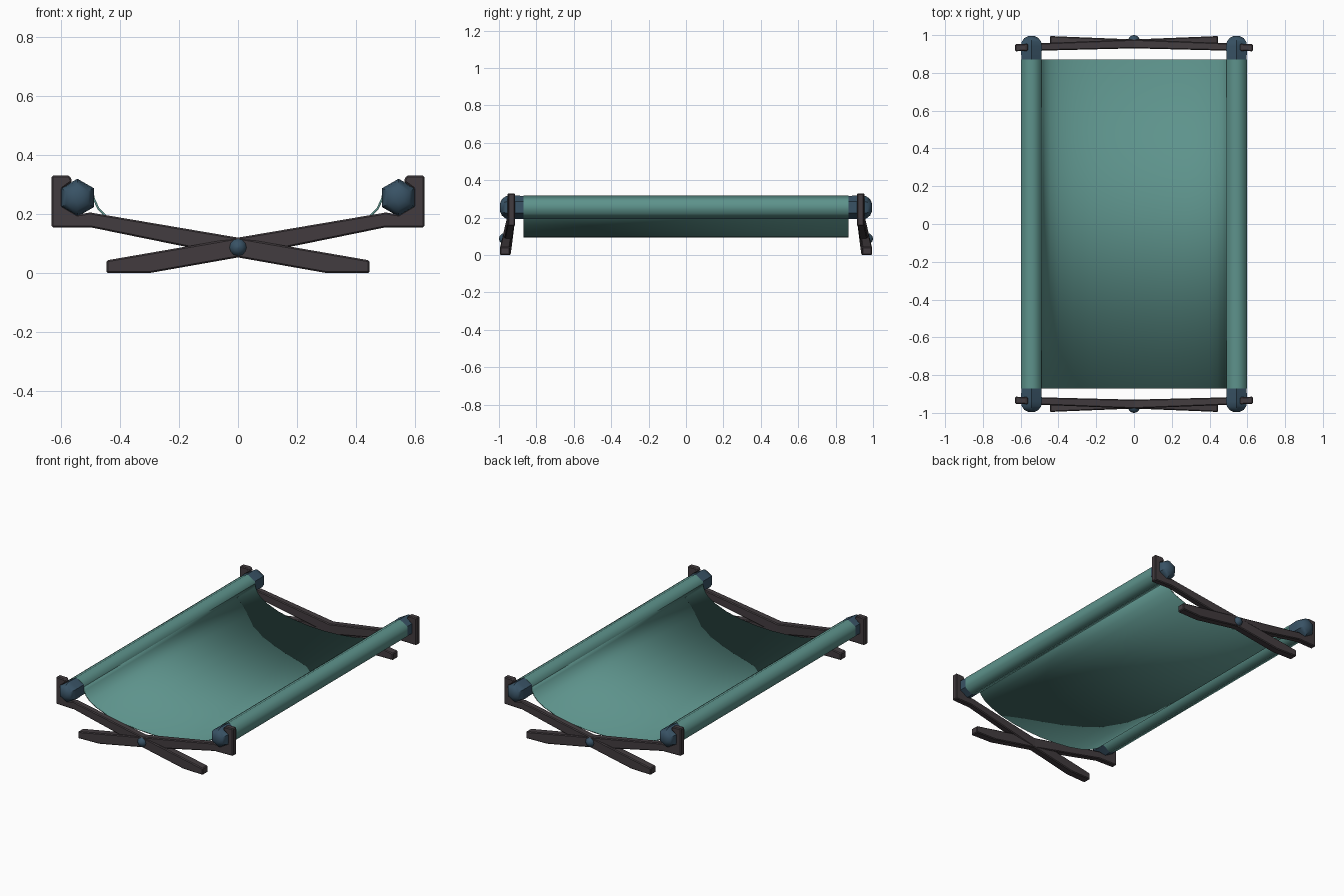
import bpy, bmesh, math

if "Cube" in bpy.data.objects:
    bpy.data.objects.remove(bpy.data.objects["Cube"])


def material(name, color):
    m = bpy.data.materials.new(name)
    m.diffuse_color = (*color, 1)
    m.use_nodes = True
    m.node_tree.nodes["Principled BSDF"].inputs["Base Color"].default_value = m.diffuse_color
    return m


WOOD = material("dark_wood", (0.055, 0.045, 0.05))
METAL = material("blue_metal", (0.04, 0.085, 0.13))
CLOTH = material("teal_cloth", (0.11, 0.29, 0.26))


def make(name, verts, faces, mat, smooth=None):
    me = bpy.data.meshes.new(name)
    me.from_pydata(verts, [], faces)
    bm = bmesh.new()
    bm.from_mesh(me)
    bmesh.ops.recalc_face_normals(bm, faces=bm.faces)
    bm.to_mesh(me)
    bm.free()
    ob = bpy.data.objects.new(name, me)
    bpy.context.collection.objects.link(ob)
    me.materials.append(mat)
    if smooth:
        bpy.ops.object.select_all(action='DESELECT')
        ob.select_set(True)
        bpy.context.view_layer.objects.active = ob
        bpy.ops.object.shade_smooth_by_angle(angle=math.radians(smooth))
    return ob


def lathe_y(name, x, z, stations, mat, sides=6, smooth=None):
    """Rings of (y, radius) along the y axis, point up, closed at both ends."""
    verts, faces = [], []
    for y, r in stations:
        for i in range(sides):
            a = math.pi / 2 + 2 * math.pi * i / sides
            verts.append((x + r * math.cos(a), y, z + r * math.sin(a)))
    for k in range(len(stations) - 1):
        for i in range(sides):
            j = (i + 1) % sides
            faces.append((k * sides + i, k * sides + j,
                          (k + 1) * sides + j, (k + 1) * sides + i))
    n = len(verts)
    faces += [tuple(range(sides)), tuple(range(n - sides, n))]
    return make(name, verts, faces, mat, smooth)


PX, PZ = 0.543, 0.255
cap = [(0.94, 0.064), (0.965, 0.059), (0.985, 0.043), (0.995, 0.02)]
pole = [(-y, r) for y, r in reversed(cap)] + [(-0.86, 0.061), (0.86, 0.061)] + cap

# hexagonal side poles with domed ends, and cloth sleeves around them
for side, tag in ((-1, "left"), (1, "right")):
    lathe_y(tag + "_pole", side * PX, PZ, pole, METAL, smooth=45)
    lathe_y(tag + "_cloth_sleeve", side * PX, PZ,
            [(-0.87, 0.063), (0.87, 0.063)], CLOTH, sides=6, smooth=65)

# sagging bed cloth
half = [(-0.495, 0.285), (-0.487, 0.25), (-0.472, 0.218), (-0.445, 0.19), (-0.40, 0.164),
        (-0.32, 0.134), (-0.22, 0.113), (-0.11, 0.101)]
prof = half + [(0, 0.097)] + [(-x, z) for x, z in reversed(half)]
verts = [(x, y, z) for y in (-0.87, 0.87) for x, z in prof]
n = len(prof)
bed = make("bed_cloth", verts, [(i, i + 1, n + i + 1, n + i) for i in range(n - 1)],
           CLOTH, smooth=50)
sol = bed.modifiers.new("thickness", 'SOLIDIFY')
sol.thickness = 0.007
sol.offset = 0

# crossed leg bars: hook at the upper end, flat foot at the lower end
outline = [(-0.63, 0.155), (-0.63, 0.33), (-0.57, 0.33), (-0.56, 0.31), (-0.594, 0.285),
           (-0.594, 0.228), (-0.543, 0.198), (-0.50, 0.205), (0, 0.12),
           (0.445, 0.043), (0.445, 0), (0.30, 0), (0, 0.053), (-0.50, 0.155)]


def bar_depth(x):
    t = (x + 0.6) / 1.045
    return 0.934 + 0.034 * t, 0.019 + 0.008 * t


for end, etag in ((-1, "front"), (1, "back")):
    for side, tag in ((-1, "left"), (1, "right")):
        verts = []
        for s in (-1, 1):
            for x, z in outline:
                c, h = bar_depth(x)
                verts.append((-side * x, end * (c + s * h), z))
        m = len(outline)
        faces = [tuple(range(m)), tuple(range(m, 2 * m))]
        faces += [(i, (i + 1) % m, m + (i + 1) % m, m + i) for i in range(m)]
        bar = make(f"{etag}_{tag}_leg_bar", verts, faces, WOOD)
        bev = bar.modifiers.new("soft_edges", 'BEVEL')
        bev.width = 0.005
        bev.segments = 1
        bev.limit_method = 'ANGLE'
        bev.angle_limit = math.radians(40)
    # pivot ball where the bars cross
    ball = [(end * (0.97 + 0.03 * math.cos(math.pi * k / 6)),
             max(0.002, 0.031 * math.sin(math.pi * k / 6))) for k in range(7)]
    lathe_y(etag + "_pivot", 0, 0.087, ball, METAL, sides=12, smooth=40)
